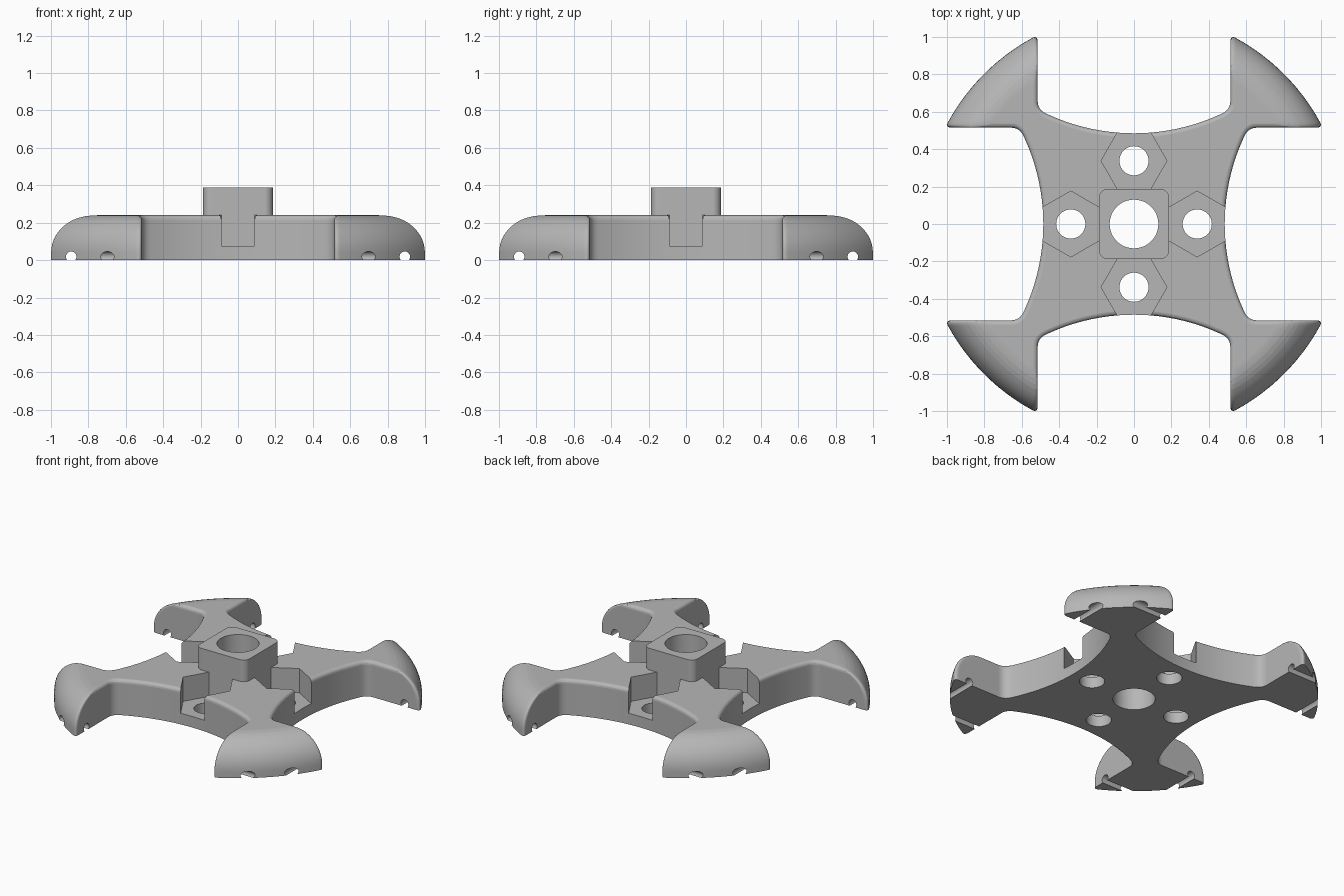
import bpy, bmesh, math
from math import pi, sin, cos, sqrt
from mathutils import Vector, Matrix

cube = bpy.data.objects.get("Cube")
if cube:
    bpy.data.objects.remove(cube)

mat = bpy.data.materials.new("plain grey")
mat.use_nodes = True
grey = (0.47, 0.47, 0.47, 1)
mat.diffuse_color = grey
mat.node_tree.nodes["Principled BSDF"].inputs["Base Color"].default_value = grey

HEIGHT = 0.24
FLOOR = 0.075
DOME = 0.2       # rounding of the outer rims
EDGE = 0.025     # rounding of the inner top edges
OUTER = 1.134    # rim radius
SIDE = 0.515     # flat inner side of each head
WAIST = 0.485    # narrowest half width
CURVE = 1.1      # radius of the concave sides


def loft(name, loops):
    """Skin a stack of matching (x, y, z) loops and cap both ends."""
    bm = bmesh.new()
    rings = [[bm.verts.new(p) for p in loop] for loop in loops]
    n = len(rings[0])
    for a, b in zip(rings, rings[1:]):
        for i in range(n):
            j = (i + 1) % n
            bm.faces.new((a[i], a[j], b[j], b[i]))
    bm.faces.new(rings[0][::-1])
    bm.faces.new(rings[-1])
    bmesh.ops.recalc_face_normals(bm, faces=bm.faces)
    mesh = bpy.data.meshes.new(name)
    bm.to_mesh(mesh)
    bm.free()
    mesh.materials.append(mat)
    obj = bpy.data.objects.new(name, mesh)
    bpy.context.collection.objects.link(obj)
    return obj


def prism(name, pts, z0, z1):
    return loft(name, [[(p[0], p[1], z) for p in pts] for z in (z0, z1)])


def disc(radius, sides, cx=0, cy=0, start=0):
    return [(cx + radius * cos(start + 2 * pi * i / sides),
             cy + radius * sin(start + 2 * pi * i / sides)) for i in range(sides)]


def bend(a, b, c, steps=6):
    """Rounded corner from a to c around b."""
    a, b, c = Vector(a), Vector(b), Vector(c)
    return [a * (1 - t) ** 2 + b * 2 * t * (1 - t) + c * t * t
            for t in (i / steps for i in range(steps + 1))]


def outline(rim, inset):
    """Plan of the body, one eighth mirrored and turned around."""
    x = SIDE + inset
    waist = lambda u: WAIST + CURVE - sqrt((CURVE + inset) ** 2 - u * u)
    tip = sqrt(rim * rim - x * x)
    corner = waist(x)
    pts = [Vector((u, waist(u))) for u in (0.46 * i / 10 for i in range(11))]
    pts += bend((0.475, waist(0.475)), (x, corner), (x, corner + 0.045))
    end = math.atan2(sqrt(rim * rim - (x + 0.03) ** 2), x + 0.03)
    pts += bend((x, tip - 0.035), (x, tip), (rim * cos(end), rim * sin(end)))
    for i in range(1, 9):
        a = end + (pi / 4 - end) * i / 8
        pts.append(Vector((rim * cos(a), rim * sin(a))))
    quarter = pts + [Vector((p.y, p.x)) for p in pts[-2:0:-1]]
    return [Matrix.Rotation(-k * pi / 2, 2) @ p for k in range(4) for p in quarter]


def cut(obj, cutter, keep=False):
    mod = obj.modifiers.new("cut", 'BOOLEAN')
    mod.operation = 'DIFFERENCE'
    mod.solver = 'EXACT'
    mod.object = cutter
    activate(obj)
    bpy.ops.object.modifier_apply(modifier=mod.name)
    if not keep:
        bpy.data.objects.remove(cutter)


def activate(obj):
    bpy.ops.object.select_all(action='DESELECT')
    obj.select_set(True)
    bpy.context.view_layer.objects.active = obj


# Body with domed heads
base = HEIGHT - DOME
levels = [0] + [base + DOME * sin(pi / 2 * i / 12) for i in range(13)]
levels += [HEIGHT - EDGE + EDGE * sin(pi / 2 * i / 4) for i in range(3)]
loops = []
for z in sorted(levels):
    rise = max(0, z - base)
    lip = max(0, z - HEIGHT + EDGE)
    rim = OUTER - DOME + sqrt(max(0, DOME ** 2 - rise ** 2))
    inset = EDGE - sqrt(max(0, EDGE ** 2 - lip ** 2))
    loops.append([(p.x, p.y, z) for p in outline(rim, inset)])
body = loft("body", loops)

# Hexagonal pockets, open at the sides, with bolt holes
for k in range(4):
    a = k * pi / 2
    cx, cy = 0.338 * cos(a), 0.338 * sin(a)
    cut(body, prism("pocket_cutter", disc(0.176, 6, cx, cy, a + pi / 6), FLOOR, 0.5))
    cut(body, prism("bolt_cutter", disc(0.078, 40, cx, cy), -0.1, 0.5))

# Round-topped grooves under the heads
for k in range(4):
    groove = prism("groove_cutter", disc(0.028, 24), -1.3, 1.3)
    side = 0.892 if k % 2 else -0.892
    if k < 2:
        groove.data.transform(Matrix.Translation((side, 0, 0.018)) @ Matrix.Rotation(pi / 2, 4, 'X'))
    else:
        groove.data.transform(Matrix.Translation((0, side, 0.018)) @ Matrix.Rotation(pi / 2, 4, 'Y'))
    cut(body, groove)

# Square hub with rounded corners
HALF, ROUND = 0.187, 0.045
plan = []
for k in range(4):
    for i in range(9):
        a = k * pi / 2 + pi / 2 * i / 8
        m = k * pi / 2 + pi / 4
        c = (HALF - ROUND) * sqrt(2)
        plan.append((c * cos(m) + ROUND * cos(a), c * sin(m) + ROUND * sin(a)))
hub = prism("hub", plan, FLOOR - 0.02, 0.387)

# Bore through body and hub
bore = prism("bore_cutter", disc(0.13, 64), -0.1, 0.6)
cut(body, bore, keep=True)
cut(hub, bore)

# Smooth rounded areas, crisp edges
for obj in (body, hub):
    activate(obj)
    bpy.ops.object.shade_smooth_by_angle(angle=math.radians(32))
    normal = obj.modifiers.new("even_shading", 'WEIGHTED_NORMAL')
    normal.keep_sharp = True
